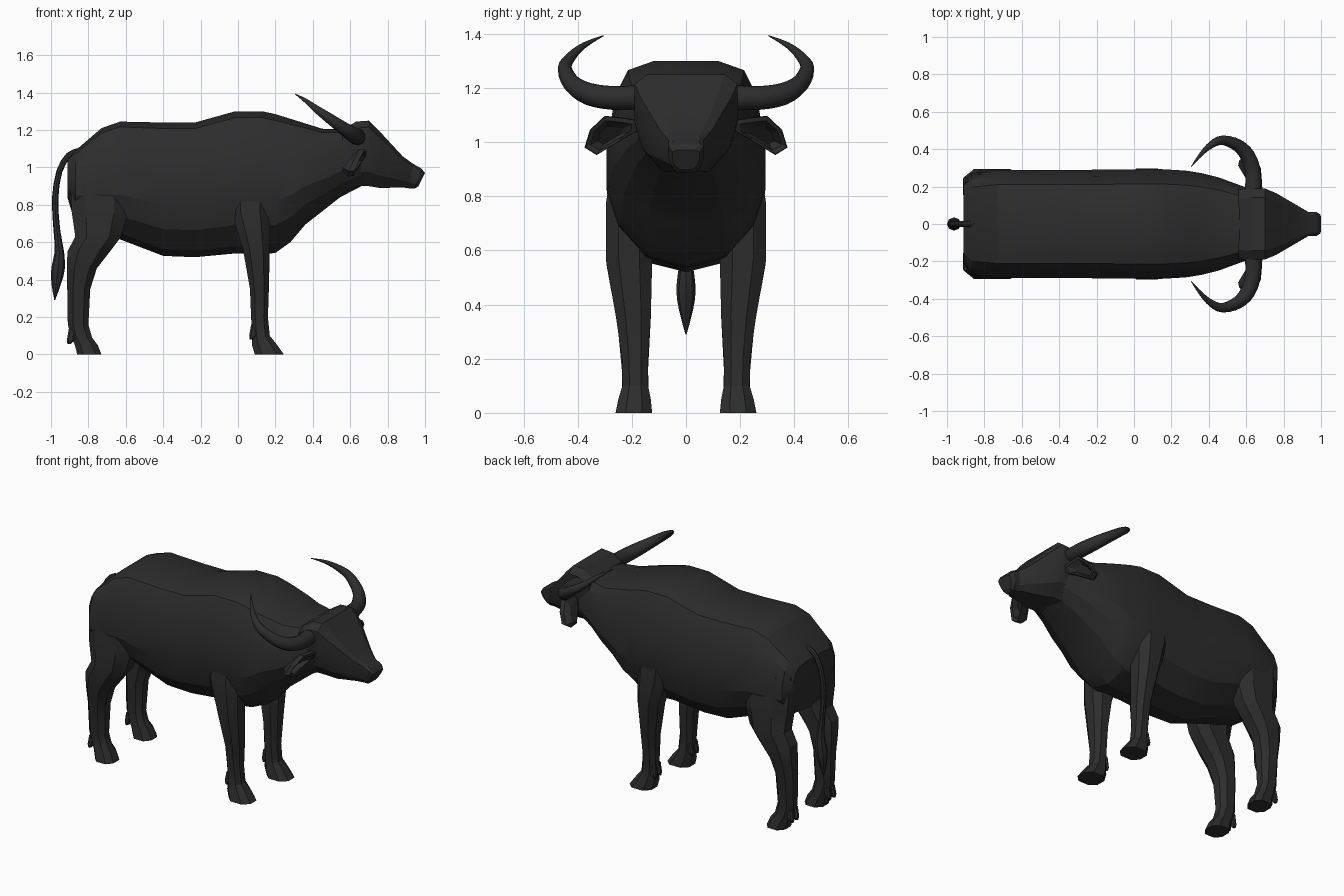
import bpy, bmesh, math
from mathutils import Vector

if "Cube" in bpy.data.objects:
    bpy.data.objects.remove(bpy.data.objects["Cube"])

hide = bpy.data.materials.new("dark hide")
hide.diffuse_color = (0.026, 0.026, 0.026, 1)
hide.use_nodes = True
hide.node_tree.nodes["Principled BSDF"].inputs["Base Color"].default_value = hide.diffuse_color


def finish(name, bm, mirror=False, smooth=0):
    bmesh.ops.recalc_face_normals(bm, faces=bm.faces)
    me = bpy.data.meshes.new(name)
    bm.to_mesh(me)
    bm.free()
    ob = bpy.data.objects.new(name, me)
    bpy.context.collection.objects.link(ob)
    me.materials.append(hide)
    bpy.ops.object.select_all(action='DESELECT')
    bpy.context.view_layer.objects.active = ob
    ob.select_set(True)
    if smooth:
        bpy.ops.object.shade_smooth_by_angle(angle=math.radians(smooth))
    if mirror:
        m = ob.modifiers.new("mirror", 'MIRROR')
        m.use_axis = (False, True, False)
        m.use_mirror_merge = False
    return ob


def loft(name, rings, mirror=False, smooth=0):
    """Skin a list of equal-length point rings and cap both ends."""
    bm = bmesh.new()
    vr = [[bm.verts.new(p) for p in r] for r in rings]
    n = len(vr[0])
    for a, b in zip(vr, vr[1:]):
        for i in range(n):
            j = (i + 1) % n
            bm.faces.new((a[i], a[j], b[j], b[i]))
    bm.faces.new(vr[0])
    bm.faces.new(vr[-1])
    return finish(name, bm, mirror, smooth)


def barrel_ring(half, x, w, top, bot, lean=0.0):
    """Symmetric cross-section in the yz plane from a half profile."""
    full = half + [(-y, z) for y, z in half[-2:0:-1]]
    return [(x + lean * z, y * w, bot + z * (top - bot)) for y, z in full]


def box_ring(z, x0, x1, y0, y1):
    """Chamfered eight-sided horizontal cross-section."""
    cx, cy, hx, hy = (x0 + x1) / 2, (y0 + y1) / 2, (x1 - x0) / 2, (y1 - y0) / 2
    s = [(1, .45), (.5, 1), (-.5, 1), (-1, .45), (-1, -.45), (-.5, -1), (.5, -1), (1, -.45)]
    return [(cx + a * hx, cy + b * hy, z) for a, b in s]


def tube(name, pts, normal, sides, mirror=False, steps=3):
    """Tapered tube (x, y, z, radius) along a planar smoothed path."""
    ext = [pts[0]] + pts + [pts[-1]]
    path = []
    for i in range(len(pts) - 1):
        a, b, c, d = [Vector(p) for p in ext[i:i + 4]]
        for k in range(steps):
            t = k / steps
            path.append(0.5 * (2 * b + (c - a) * t + (2 * a - 5 * b + 4 * c - d) * t * t
                               + (3 * b - a - 3 * c + d) * t ** 3))
    path.append(Vector(pts[-1]))
    nrm = Vector(normal).normalized()
    rings = []
    for i, p in enumerate(path):
        tan = (path[min(i + 1, len(path) - 1)] - path[max(i - 1, 0)]).to_3d().normalized()
        side = tan.cross(nrm).normalized()
        rings.append([p.to_3d() + p[3] * (math.cos(q) * nrm + math.sin(q) * side)
                      for q in (2 * math.pi * k / sides for k in range(sides))])
    return loft(name, rings, mirror, 40)


# trunk and neck: x, half width, top, bottom
body_half = [(0, 1), (.4, 1), (.73, .955), (.88, .84), (1, .6), (1, .38), (.85, .2), (.5, .05), (0, 0)]
body = [(-.912, .21, 1.04, .84), (-.87, .27, 1.09, .70), (-.73, .29, 1.21, .64),
        (-.63, .29, 1.245, .615), (-.40, .29, 1.24, .527), (-.23, .29, 1.24, .52),
        (-.015, .292, 1.30, .54), (.13, .294, 1.30, .535), (.20, .29, 1.285, .543),
        (.28, .285, 1.26, .60), (.36, .272, 1.235, .695), (.45, .25, 1.207, .765),
        (.545, .215, 1.203, .84), (.66, .175, 1.20, .90)]
loft("body", [barrel_ring(body_half, *s) for s in body], smooth=20)

# head
head_half = [(0, 1), (.75, 1), (1, .9), (1, .5), (.85, .22), (.5, 0), (0, 0)]
head = [(.56, .185, 1.20, .88), (.63, .19, 1.245, .90), (.70, .19, 1.25, .90),
        (.76, .165, 1.19, .89), (.88, .095, 1.06, .893)]
rings = [barrel_ring(head_half, *s) for s in head]
rings += [barrel_ring(head_half, .915, .064, 1.02, .888, .02),
          barrel_ring(head_half, .945, .064, .995, .887, .035),
          barrel_ring(head_half, .965, .05, .97, .90, .035)]
loft("head", rings, smooth=20)

# legs: z, x range, y range
front = [(.95, -.03, .17, .12, .27), (.77, -.04, .17, .13, .296), (.56, .027, .17, .125, .295),
         (.35, .064, .165, .13, .258), (.20, .07, .16, .14, .237), (.10, .075, .17, .14, .235),
         (.05, .075, .21, .13, .25), (0, .09, .245, .125, .26)]
hind = [(.98, -.90, -.60, .10, .27), (.77, -.89, -.585, .11, .294), (.63, -.87, -.625, .12, .295),
        (.55, -.912, -.685, .125, .294), (.46, -.915, -.755, .13, .278), (.35, -.913, -.79, .13, .255),
        (.16, -.91, -.80, .14, .237), (.09, -.89, -.78, .138, .237),
        (.05, -.872, -.75, .13, .25), (0, -.86, -.73, .125, .26)]
loft("front_leg", [box_ring(*s) for s in front], True, 25)
loft("hind_leg", [box_ring(*s) for s in hind], True, 25)

# dewclaws behind each foot
for name, x, z in (("front_dewclaw", .06, .08), ("hind_dewclaw", -.915, .055)):
    for k, y in enumerate((.148, .195)):
        loft(f"{name}_{k + 1}", [box_ring(z + .08, x + .01, x + .05, y, y + .03),
                                 box_ring(z + .02, x, x + .04, y, y + .035),
                                 box_ring(z, x + .003, x + .02, y + .008, y + .027)], True)

# horns
tube("horn", [(.635, .15, 1.165, .046), (.637, .27, 1.163, .044), (.61, .36, 1.178, .041),
              (.555, .42, 1.215, .034), (.475, .448, 1.272, .026), (.415, .425, 1.315, .019),
              (.36, .375, 1.358, .011), (.305, .305, 1.393, .002)], (.57, 0, .82), 10, True)

# ears: slanted leaf plate with a hollow front
outline = [(.17, 1.08), (.23, 1.09), (.30, 1.097), (.355, 1.045), (.375, .98),
           (.33, .952), (.235, 1.01), (.18, 1.04)]


def ear_ring(dx, s):
    cy, cz = .285, 1.025
    return [(.63 + dx + (z - 1.03) * .4 - (y - .27) * .12, cy + (y - cy) * s, cz + (z - cz) * s)
            for y, z in outline]


loft("ear", [ear_ring(-.035, .6), ear_ring(-.005, 1), ear_ring(.025, .97),
             ear_ring(.022, .75), ear_ring(-.01, .45)], True)

# tail with a pointed tuft
tube("tail", [(-.85, 0, 1.09, .014), (-.905, 0, 1.065, .016), (-.955, 0, .98, .016),
              (-.978, 0, .83, .017), (-.968, 0, .66, .018), (-.955, 0, .55, .025),
              (-.962, 0, .46, .036), (-.972, 0, .38, .026), (-.98, 0, .29, .002)], (0, 1, 0), 8, steps=2)
